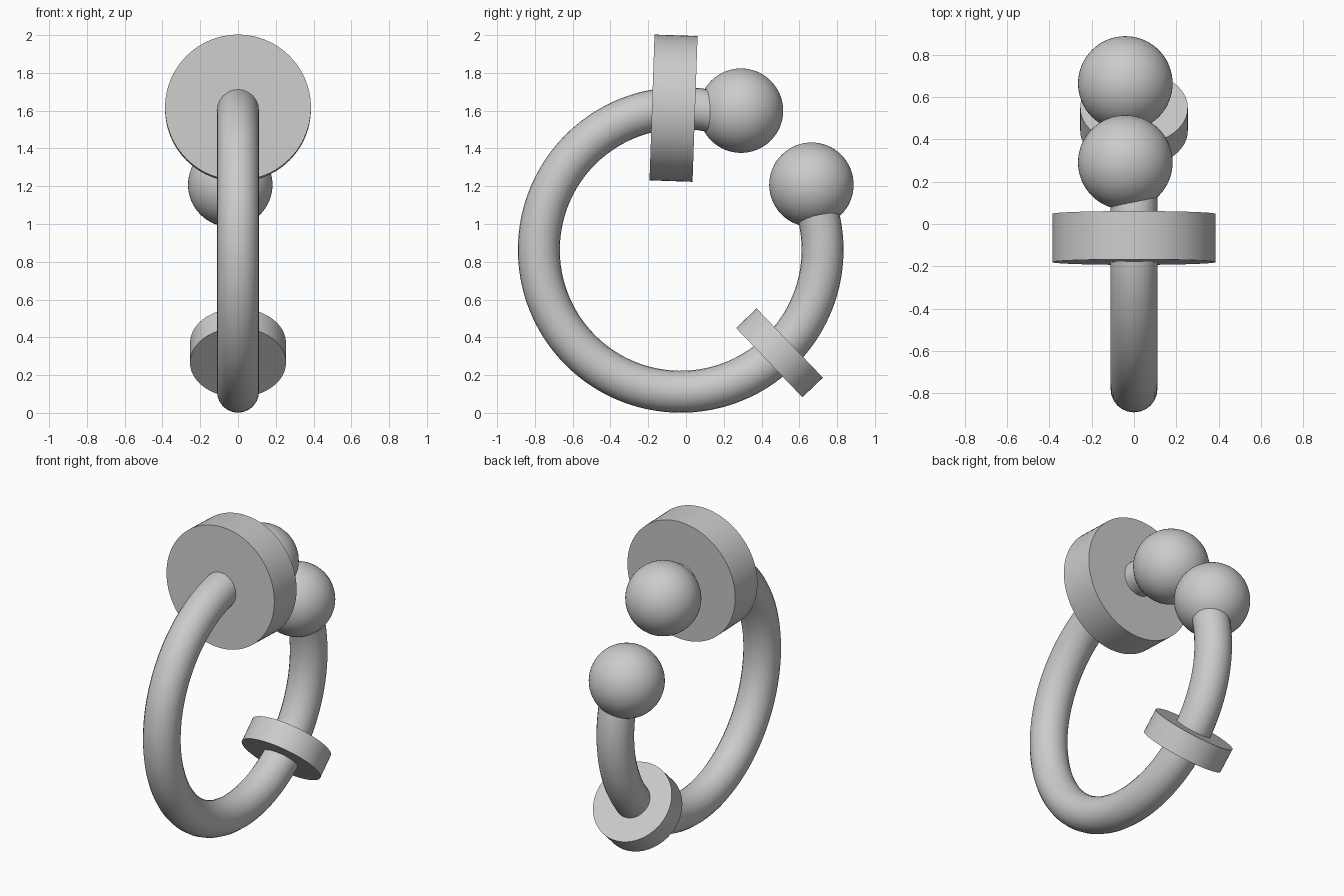
import bpy
from math import cos, sin, radians
from mathutils import Vector

if "Cube" in bpy.data.objects:
    bpy.data.objects.remove(bpy.data.objects["Cube"])

CENTRE_Y, CENTRE_Z = -0.028, 0.863
MAJOR, TUBE = 0.751, 0.111


def smooth(obj, name):
    obj.name = name
    bpy.ops.object.shade_smooth_by_angle(angle=radians(35))
    return obj


def disc(name, loc, axis, radius, depth):
    bpy.ops.mesh.primitive_cylinder_add(
        vertices=96, radius=radius, depth=depth, location=loc,
        rotation=Vector(axis).to_track_quat('Z', 'X').to_euler())
    return smooth(bpy.context.object, name)


def ball(name, loc):
    bpy.ops.mesh.primitive_uv_sphere_add(
        segments=64, ring_count=32, radius=0.2235, location=loc)
    return smooth(bpy.context.object, name)


# Open hoop: circular tube running the long way round between the two balls
curve = bpy.data.curves.new("hoop", 'CURVE')
curve.dimensions = '3D'
curve.bevel_depth = TUBE
curve.bevel_resolution = 10
curve.use_fill_caps = True
spline = curve.splines.new('POLY')
steps = 128
spline.points.add(steps)
for i, p in enumerate(spline.points):
    a = radians(68 + (386 - 68) * i / steps)
    p.co = (0, CENTRE_Y + MAJOR * cos(a), CENTRE_Z + MAJOR * sin(a), 1)
hoop = bpy.data.objects.new("hoop", curve)
bpy.context.collection.objects.link(hoop)
bpy.ops.object.select_all(action='DESELECT')
hoop.select_set(True)
bpy.context.view_layer.objects.active = hoop
bpy.ops.object.convert(target='MESH')
smooth(bpy.context.object, "hoop")

# End balls
ball("upper_ball", (-0.041, 0.291, 1.60))
ball("lower_ball", (-0.041, 0.664, 1.208))

# Discs threaded on the hoop
disc("large_disc", (0, -0.066, 1.613), (0, 0.9994, -0.0345), 0.386, 0.228)
disc("small_disc", (0, 0.495, 0.318), (0, 0.722, 0.691), 0.254, 0.15)
